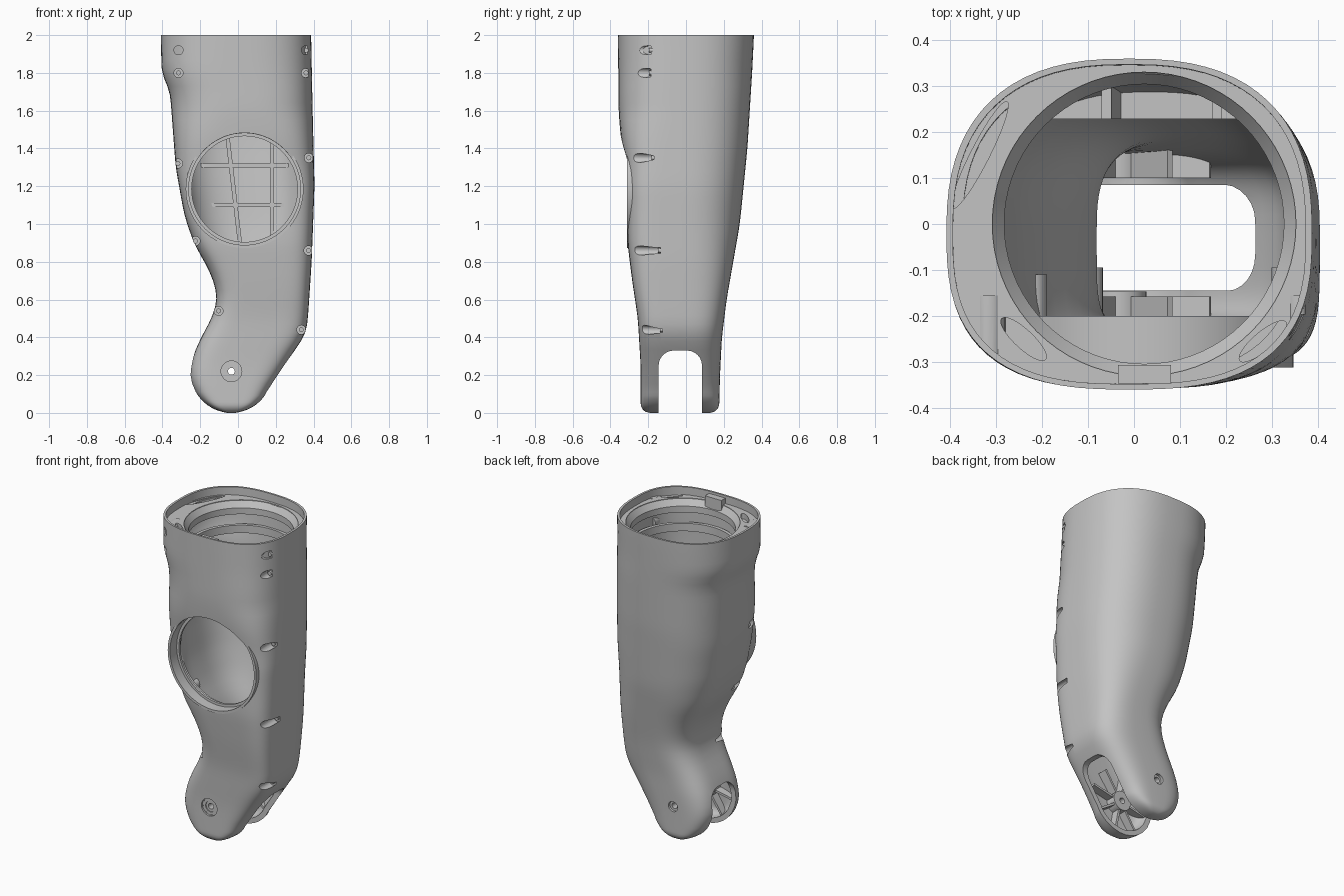
import bpy, bmesh, math

if "Cube" in bpy.data.objects:
    bpy.data.objects.remove(bpy.data.objects["Cube"])

grey = bpy.data.materials.new("plain_grey")
grey.diffuse_color = (0.55, 0.55, 0.55, 1)
grey.use_nodes = True
grey.node_tree.nodes["Principled BSDF"].inputs["Base Color"].default_value = grey.diffuse_color

# Outline of the limb by height: (z, value)
LEFT = [(.1, -.255), (.22, -.255), (.3, -.24), (.4, -.195), (.5, -.14), (.58, -.113), (.65, -.115),
        (.75, -.15), (.9, -.235), (1.05, -.285), (1.3, -.33), (1.7, -.36), (1.8, -.405), (2, -.408)]
RIGHT = [(0, .079), (.42, .36), (.5, .37), (.8, .39), (1.2, .405), (1.6, .395), (2, .387)]
FRONT = [(0, -.24), (.25, -.24), (.5, -.255), (.7, -.285), (.9, -.31), (1.15, -.312),
         (1.3, -.32), (1.45, -.345), (1.6, -.357), (2, -.36)]
BACK = [(0, .175), (.2, .18), (.4, .19), (.6, .215), (.8, .25), (1, .285), (1.4, .325), (1.8, .35), (2, .36)]
FRONT_POWER = [(0, 5), (1.2, 5), (1.6, 3), (2, 2.7)]
BACK_POWER = [(0, 4), (.4, 3.2), (1, 2.5), (2, 2.5)]
PIVOT_X, PIVOT_Z, PIVOT_R, MID_Y = -.035, .22, .22, -.02


def lin(keys, z):
    if z <= keys[0][0]:
        return keys[0][1]
    for (a, va), (b, vb) in zip(keys, keys[1:]):
        if z <= b:
            return va + (vb - va) * (z - a) / (b - a)
    return keys[-1][1]


def soft(keys, z):
    return sum(lin(keys, z + d) for d in (-.04, -.02, 0, .02, .04)) / 5


def section(z, t, n=72):
    """Cross-section ring at height z, inset by t."""
    r = PIVOT_R - t
    half = math.sqrt(max(r * r - (PIVOT_Z - z) ** 2, 0))
    half = max(half, r * math.sin(math.radians(6)))
    xl = PIVOT_X - half if z < PIVOT_Z else soft(LEFT, z) + 1.15 * t
    xr = PIVOT_X + half if z < PIVOT_Z - .57 * r else soft(RIGHT, z) - 1.2 * t
    u = min(max((z - t) / .05, 0), 1)
    rnd = .05 * (1 - math.sqrt(1 - (1 - u) ** 2))
    yf, yb = soft(FRONT, z) + t + rnd, soft(BACK, z) - t - rnd
    cx, a = (xl + xr) / 2, (xr - xl) / 2
    ring = []
    for i in range(n):
        c, s = math.cos(2 * math.pi * i / n), math.sin(2 * math.pi * i / n)
        p = 2 / lin(BACK_POWER if s > 0 else FRONT_POWER, z)
        b = (yb if s > 0 else yf) - MID_Y
        ring.append((cx + a * math.copysign(abs(c) ** p, c), MID_Y + b * abs(s) ** p, z))
    return ring


def build(name, solids, closed=False):
    """Mesh from lists of rings; ends capped, or joined round when closed."""
    bm = bmesh.new()
    for rings in solids:
        vs = [[bm.verts.new(p) for p in r] for r in rings]
        n = len(vs[0])
        for a, b in list(zip(vs, vs[1:])) + ([(vs[-1], vs[0])] if closed else []):
            for i in range(n):
                j = (i + 1) % n
                bm.faces.new((a[i], a[j], b[j], b[i]))
        if not closed:
            bm.faces.new(vs[0])
            bm.faces.new(vs[-1])
    bmesh.ops.recalc_face_normals(bm, faces=bm.faces[:])
    me = bpy.data.meshes.new(name)
    bm.to_mesh(me)
    bm.free()
    ob = bpy.data.objects.new(name, me)
    bpy.context.scene.collection.objects.link(ob)
    return ob


def limb(name, t, top=2.0):
    r = PIVOT_R - t
    zs = [t] + [PIVOT_Z - r * math.cos(math.radians(a)) for a in range(12, 61, 6)]
    z0 = zs[-1]
    zs += [z0 + (top - z0) * i / 42 for i in range(1, 43)]
    return build(name, [[section(z, t) for z in zs]])


def circle_y(x, z, r, y, n=32):
    return [(x + r * math.cos(2 * math.pi * i / n), y, z + r * math.sin(2 * math.pi * i / n)) for i in range(n)]


def oval_z(x, y, rx, ry, turn, z, n=48):
    ct, st = math.cos(turn), math.sin(turn)
    pts = [(rx * math.cos(2 * math.pi * i / n), ry * math.sin(2 * math.pi * i / n)) for i in range(n)]
    return [(x + u * ct - v * st, y + u * st + v * ct, z) for u, v in pts]


def bar(x0, z0, x1, z1, w, y0, y1):
    """Rib of width w running from (x0, z0) to (x1, z1)."""
    d = math.hypot(x1 - x0, z1 - z0)
    nx, nz = -(z1 - z0) / d * w / 2, (x1 - x0) / d * w / 2
    return [[(x + nx, y0, z + nz), (x - nx, y0, z - nz), (x - nx, y1, z - nz), (x + nx, y1, z + nz)]
            for x, z in ((x0, z0), (x1, z1))]


def boolean(ob, other, op='DIFFERENCE', keep=False):
    m = ob.modifiers.new("cut", 'BOOLEAN')
    m.object, m.operation, m.solver = other, op, 'EXACT'
    dg = bpy.context.evaluated_depsgraph_get()
    me = bpy.data.meshes.new_from_object(ob.evaluated_get(dg))
    ob.modifiers.clear()
    ob.data = me
    if not keep:
        bpy.data.objects.remove(other)


# Hollow shell with a thin lip at the top
shell = limb("limb_shell", 0)
boolean(shell, limb("cavity", .03, 2.05))
boolean(shell, build("lip_cut", [[section(1.945, .012), section(2.05, .012)]]))

# Fork slot at the bottom, with rounded upper corners
slot = [(.085, -.1), (-.145, -.1)]
for cy, start in ((-.065, 180), (.005, 90)):
    for k in range(7):
        a = math.radians(start - 15 * k)
        slot.append((cy + .08 * math.cos(a), .25 + .08 * math.sin(a)))
boolean(shell, build("slot_cut", [[[(x, y, z) for y, z in slot] for x in (-1, 1)]]))

# Large round opening in the front
boolean(shell, build("window_cut", [[circle_y(.035, 1.185, .297, y, 72) for y in (-.6, -.1)]]))

# Pivot holes and counterbores
for r, y0, y1 in ((.055, -.5, -.228), (.034, -.4, -.18), (.032, .13, .4)):
    boolean(shell, build("pivot_cut", [[circle_y(PIVOT_X, PIVOT_Z, r, y) for y in (y0, y1)]]))

# Screw pockets along both edges, with sleeves inside
screws = [(-.315, 1.92, -.185), (-.315, 1.8, -.185), (-.318, 1.32, -.17), (-.225, .91, -.14), (-.103, .54, -.125),
          (.36, 1.92, -.185), (.36, 1.8, -.185), (.375, 1.35, -.17), (.373, .86, -.135), (.335, .44, -.125)]
pockets = build("pocket_cut", [[circle_y(x, z, .024, y, 20) for y in (-.6, e)] for x, z, e in screws])
sleeves = build("screw_sleeves", [[circle_y(x, z, .036, y, 20) for y in (-.5, e + .03)] for x, z, e in screws])
solid = limb("inner_limit", .01)
boolean(sleeves, solid, 'INTERSECT', keep=True)
boolean(sleeves, pockets, keep=True)
boolean(shell, pockets)
build("screw_heads", [[circle_y(x, z, .013, y, 12) for y in (e - .012, e + .01)] for x, z, e in screws])

# Radial ribs and pivot bosses inside both fork arms
spokes = []
for y0, y1 in ((-.3, -.158), (.1, .3)):
    for k in range(8):
        c, s = math.cos(math.pi * k / 4 + .2), math.sin(math.pi * k / 4 + .2)
        spokes.append(bar(PIVOT_X + .05 * c, PIVOT_Z + .05 * s, PIVOT_X + .205 * c, PIVOT_Z + .205 * s, .014, y0, y1))
arm_ribs = build("arm_ribs", spokes)
boolean(arm_ribs, solid, 'INTERSECT', keep=True)
for name, y0, y1 in (("front_pivot_boss", -.222, -.147), ("back_pivot_boss", .1, .165)):
    build(name, [[circle_y(PIVOT_X, PIVOT_Z, r, y) for r, y in ((.018, y0), (.062, y0), (.062, y1), (.018, y1))]], True)

# Grid of ribs on the inside of the back wall
for name, bars in (("upright_ribs", [(-.06, 1.5, .01, .9), (.18, 1.5, .18, .9)]),
                   ("cross_ribs", [(-.24, 1.31, .3, 1.31), (-.24, 1.1, .3, 1.1)])):
    ribs = build(name, [bar(*b, .022, .228, .45) for b in bars])
    boolean(ribs, solid, 'INTERSECT', keep=True)

# Rim and inner ledge of the round opening
rim = [(.312, -.312), (.296, -.312), (.296, -.245), (.28, -.245), (.28, -.23), (.296, -.23), (.296, -.2), (.312, -.2)]
build("window_rim", [[circle_y(.035, 1.185, r, y, 72) for r, y in rim]], True)

# Top flange with round bore and three pockets
flange = build("top_flange", [[section(1.88, .008), section(1.95, .008)]])
boolean(flange, build("bore_cut", [[oval_z(.022, 0, .33, .33, 0, z, 72) for z in (1.7, 2.1)]]))
ovals = [(-.335, .15, .13, .02, 1.1), (.28, -.255, .065, .02, .7), (-.24, -.25, .065, .02, -.75)]
boolean(flange, build("flange_cut", [[oval_z(*o, z) for z in (1.915, 2.1)] for o in ovals]))

# Collar rings below the flange, and the key tab
for name, prof in (("upper_collar", [(.331, 1.948), (.304, 1.91), (.304, 1.87), (.331, 1.87)]),
                   ("lower_collar", [(.325, 1.8), (.304, 1.8), (.304, 1.75), (.325, 1.75)])):
    build(name, [[oval_z(.022, 0, r, r, 0, z, 72) for r, z in prof]], True)
build("key_tab", [[[(-.035, -.347, z), (.08, -.347, z), (.08, -.306, z), (-.035, -.306, z)] for z in (1.88, 1.985)]])

bpy.data.objects.remove(solid)

# Finish: one colour, smooth with crisp edges
for ob in bpy.context.scene.objects:
    me = ob.data
    me.materials.clear()
    me.materials.append(grey)
    for p in me.polygons:
        p.use_smooth = True
        p.material_index = 0
    me.set_sharp_from_angle(angle=math.radians(32))
